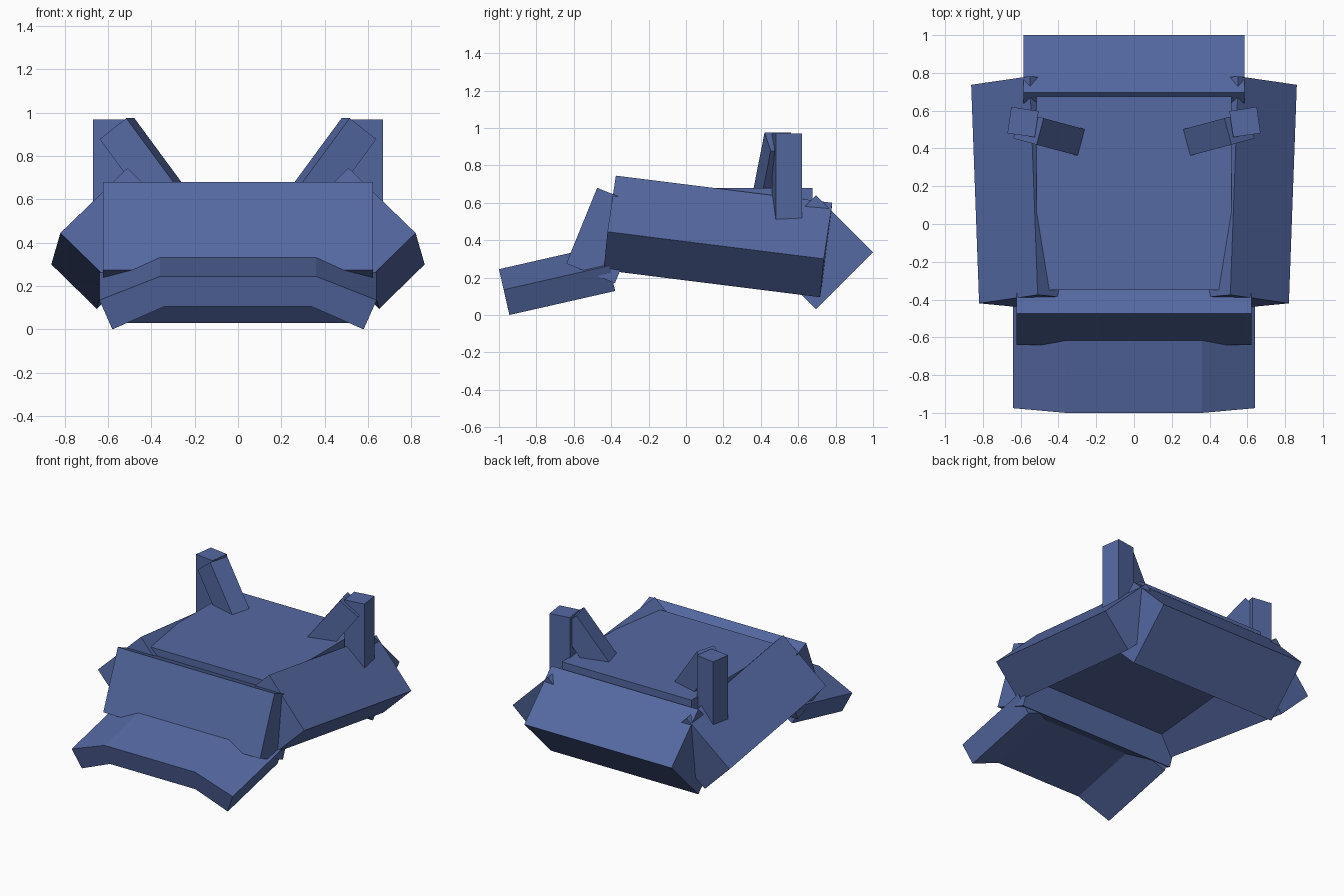
import bpy, bmesh, math
from mathutils import Vector

if "Cube" in bpy.data.objects:
    bpy.data.objects.remove(bpy.data.objects["Cube"])

blue = bpy.data.materials.new("slate_blue")
blue.diffuse_color = (0.09, 0.14, 0.36, 1)
blue.use_nodes = True
blue.node_tree.nodes["Principled BSDF"].inputs["Base Color"].default_value = blue.diffuse_color


def prism(name, start, end, mirror=False):
    """Solid joining two matching end sections."""
    bm = bmesh.new()
    a = [bm.verts.new(p) for p in start]
    b = [bm.verts.new(p) for p in end]
    n = len(a)
    bm.faces.new(a)
    bm.faces.new(b[::-1])
    for i in range(n):
        j = (i + 1) % n
        bm.faces.new((a[i], b[i], b[j], a[j]))
    bmesh.ops.recalc_face_normals(bm, faces=bm.faces)
    me = bpy.data.meshes.new(name)
    bm.to_mesh(me)
    bm.free()
    me.materials.append(blue)
    ob = bpy.data.objects.new(name, me)
    bpy.context.collection.objects.link(ob)
    if mirror:
        ob.modifiers.new("mirror", 'MIRROR').use_mirror_merge = False
    return ob


def bar(name, half_width, profile):
    """Side profile (y, z) drawn across the width."""
    return prism(name, [(-half_width, y, z) for y, z in profile],
                 [(half_width, y, z) for y, z in profile])


# central deck
bar("deck", 0.515, [(-0.35, 0.34), (0.675, 0.34), (0.675, 0.68), (-0.35, 0.68)])

# tilted front panel and diamond shaped rear beam
bar("front_panel", 0.623, [(-0.475, 0.68), (-0.64, 0.275), (-0.38, 0.17), (-0.215, 0.575)])
bar("rear_beam", 0.585, [(1.0, 0.335), (0.695, 0.03), (0.39, 0.335), (0.695, 0.64)])

# arched front shovel, sloping up towards the back
half = [(0.36, 0.245), (0.64, 0.135), (0.58, 0.0), (0.34, 0.105)]
arch = half + [(-x, z) for x, z in half[::-1]]
tilt = math.radians(12.8)
run = Vector((0, math.cos(tilt), math.sin(tilt))) * 0.58
front = [Vector((x, -1 + (0.245 - z) * math.tan(tilt), z)) for x, z in arch]
prism("front_shovel", front, [p + run for p in front])

# side pods, tilted down and spreading slightly to the back
pod = [Vector(p) for p in ((0.82, -0.42, 0.445), (0.51, -0.375, 0.745),
                           (0.30, -0.395, 0.54), (0.61, -0.44, 0.24))]
shift = Vector((0.042, 1.157, -0.145))
prism("side_pod", pod, [p + shift for p in pod], True)

# upright posts
post = [(0.65, 0.62), (0.505, 0.598), (0.525, 0.46), (0.67, 0.48)]
prism("post", [(x, y, 0.45) for x, y in post], [(x, y, 0.97) for x, y in post], True)

# slanted struts leaning inward from the posts
yaw = math.radians(15)
inward = Vector((-math.cos(yaw), -math.sin(yaw), 0))
across = Vector((-math.sin(yaw), math.cos(yaw), 0)) * 0.0725
down = inward * 0.606 + Vector((0, 0, -0.795))
thick = -inward * 0.795 + Vector((0, 0, -0.606))
top = Vector((0.497, 0.49, 0.975))
corners = [top, top + thick * 0.16, top + thick * 0.16 + down * 0.5, top + down * 0.5]
prism("strut", [p - across for p in corners], [p + across for p in corners], True)
